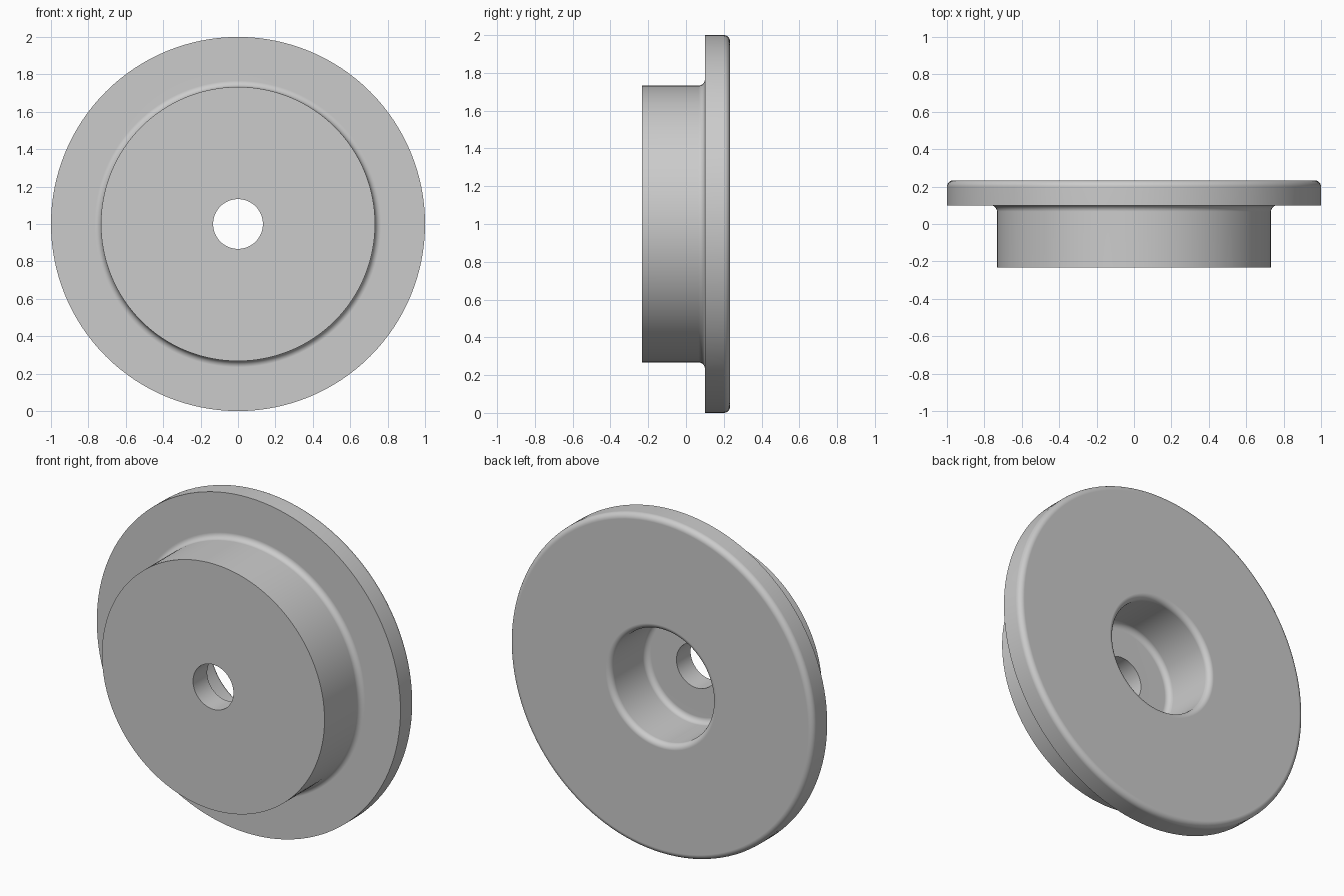
import bpy, bmesh, math
from mathutils import Matrix, Vector

cube = bpy.data.objects.get("Cube")
if cube:
    bpy.data.objects.remove(cube, do_unlink=True)

SEGMENTS = 128
FILLET = 0.033
BACK, STEP, FLOOR, FRONT = 0.233, 0.1, -0.1, -0.233
HOLE_R, BORE_R, BOSS_R, FLANGE_R = 0.133, 0.333, 0.733, 1.0


def arc(r, y, start, end, steps=8):
    """Quarter-round profile points (radius, y) about a centre."""
    angles = [math.radians(start + (end - start) * i / steps) for i in range(steps + 1)]
    return [(r + FILLET * math.cos(a), y + FILLET * math.sin(a)) for a in angles]


# Half cross-section, from the front of the hole round to the back
profile = [(HOLE_R, FRONT), (BOSS_R, FRONT)]
profile += arc(BOSS_R + FILLET, STEP - FILLET, 180, 90)     # boss to flange
profile += [(FLANGE_R, STEP)]
profile += arc(FLANGE_R - FILLET, BACK - FILLET, 0, 90)     # flange rim
profile += arc(BORE_R + FILLET, BACK - FILLET, 90, 180)     # counterbore mouth
profile += arc(BORE_R - FILLET, FLOOR + FILLET, 0, -90)     # counterbore floor
profile += [(HOLE_R, FLOOR)]

# Revolve the closed section about the y axis
bm = bmesh.new()
verts = [bm.verts.new((r, y, 0)) for r, y in profile]
edges = [bm.edges.new((v, verts[(i + 1) % len(verts)])) for i, v in enumerate(verts)]
bmesh.ops.spin(bm, geom=verts + edges, cent=(0, 0, 0), axis=(0, 1, 0),
               angle=math.tau, steps=SEGMENTS, use_merge=True)
bmesh.ops.remove_doubles(bm, verts=bm.verts, dist=0.0001)
bmesh.ops.recalc_face_normals(bm, faces=bm.faces)
bmesh.ops.transform(bm, matrix=Matrix.Translation(Vector((0, 0, 1))), verts=bm.verts)
mesh = bpy.data.meshes.new("flanged_disc")
bm.to_mesh(mesh)
bm.free()
disc = bpy.data.objects.new("flanged_disc", mesh)
bpy.context.collection.objects.link(disc)

# Plain grey finish
grey = bpy.data.materials.new("plain_grey")
grey.use_nodes = True
colour = (0.6, 0.6, 0.6, 1)
grey.diffuse_color = colour
grey.node_tree.nodes["Principled BSDF"].inputs["Base Color"].default_value = colour
mesh.materials.append(grey)

# Smooth rounds with crisp corners and flat-looking faces
bpy.context.view_layer.objects.active = disc
disc.select_set(True)
bpy.ops.object.shade_smooth_by_angle(angle=math.radians(30))
weighted = disc.modifiers.new("flat_face_normals", 'WEIGHTED_NORMAL')
weighted.keep_sharp = True
